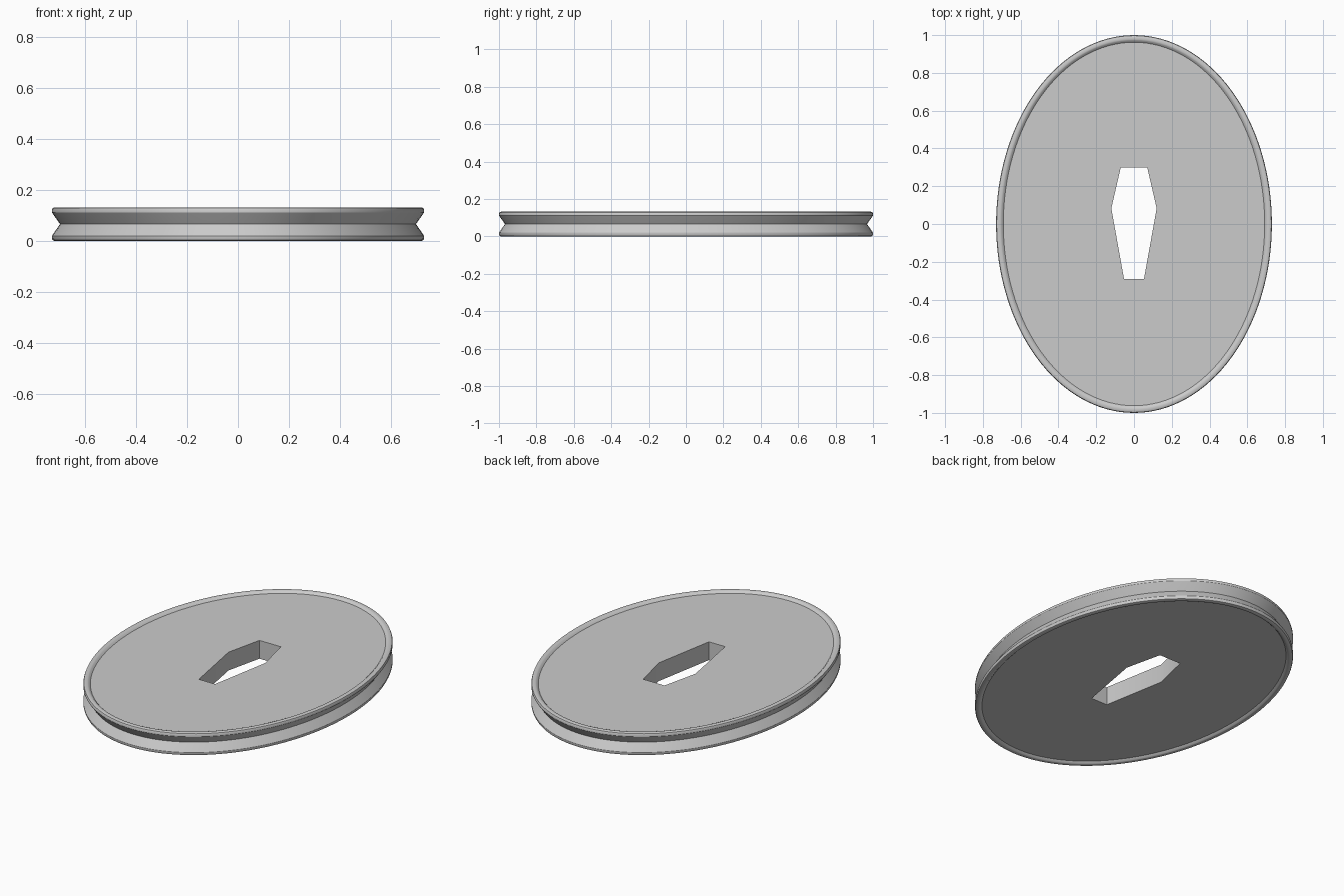
import bpy, bmesh, math

cube = bpy.data.objects.get("Cube")
if cube:
    bpy.data.objects.remove(cube, do_unlink=True)

# Grey material
GREY = (0.6, 0.6, 0.6, 1)
mat = bpy.data.materials.new("light grey")
mat.use_nodes = True
mat.diffuse_color = GREY
mat.node_tree.nodes["Principled BSDF"].inputs["Base Color"].default_value = GREY

HALF_X, HALF_Y, HEIGHT, SIDES = 0.73, 1.0, 0.132, 128

# Upper half of the rim section: inset from the outline, height.
# Panel edge, lip, rounded corner, flange wall; the groove floor joins the halves.
upper = [(0.038, 0.12), (0.028, 0.13), (0.022, HEIGHT), (0.01, HEIGHT),
         (0.003, 0.129), (0, 0.122), (0, 0.112), (0.004, 0.106)]
lower = [(d, HEIGHT - z) for d, z in reversed(upper)]
profile = upper + [(0.032, HEIGHT / 2)] + lower

# Six-sided slot, right half mirrored to the left
half_slot = [(0.07, 0.30), (0.12, 0.083), (0.053, -0.29)]
slot = half_slot + [(-x, y) for x, y in reversed(half_slot)]

bm = bmesh.new()


def oval(inset, z):
    points = []
    for i in range(SIDES):
        a = math.tau * i / SIDES
        points.append(bm.verts.new(((HALF_X - inset) * math.cos(a),
                                    (HALF_Y - inset) * math.sin(a), z)))
    return points


def bridge(top, bottom):
    n = len(top)
    for i in range(n):
        j = (i + 1) % n
        bm.faces.new((top[i], bottom[i], bottom[j], top[j]))


def loop_edges(loop):
    return [bm.edges.get((v, loop[i - 1])) or bm.edges.new((v, loop[i - 1]))
            for i, v in enumerate(loop)]


# Grooved rim
rings = [oval(d, z) for d, z in profile]
for top, bottom in zip(rings, rings[1:]):
    bridge(top, bottom)

# Slot walls
slot_top, slot_bottom = [[bm.verts.new((x, y, z)) for x, y in slot]
                         for z in (upper[0][1], lower[-1][1])]
bridge(slot_top, slot_bottom)

# Flat panels around the slot
for ring, hole in ((rings[0], slot_top), (rings[-1], slot_bottom)):
    bmesh.ops.triangle_fill(bm, use_beauty=True,
                            edges=loop_edges(ring) + loop_edges(hole))
bmesh.ops.recalc_face_normals(bm, faces=bm.faces)

mesh = bpy.data.meshes.new("grooved_oval_disc")
bm.to_mesh(mesh)
bm.free()
mesh.materials.append(mat)
disc = bpy.data.objects.new("grooved_oval_disc", mesh)
bpy.context.collection.objects.link(disc)

# Smooth shading with crisp edges
bpy.ops.object.select_all(action="DESELECT")
disc.select_set(True)
bpy.context.view_layer.objects.active = disc
bpy.ops.object.shade_smooth_by_angle(angle=math.radians(30))
